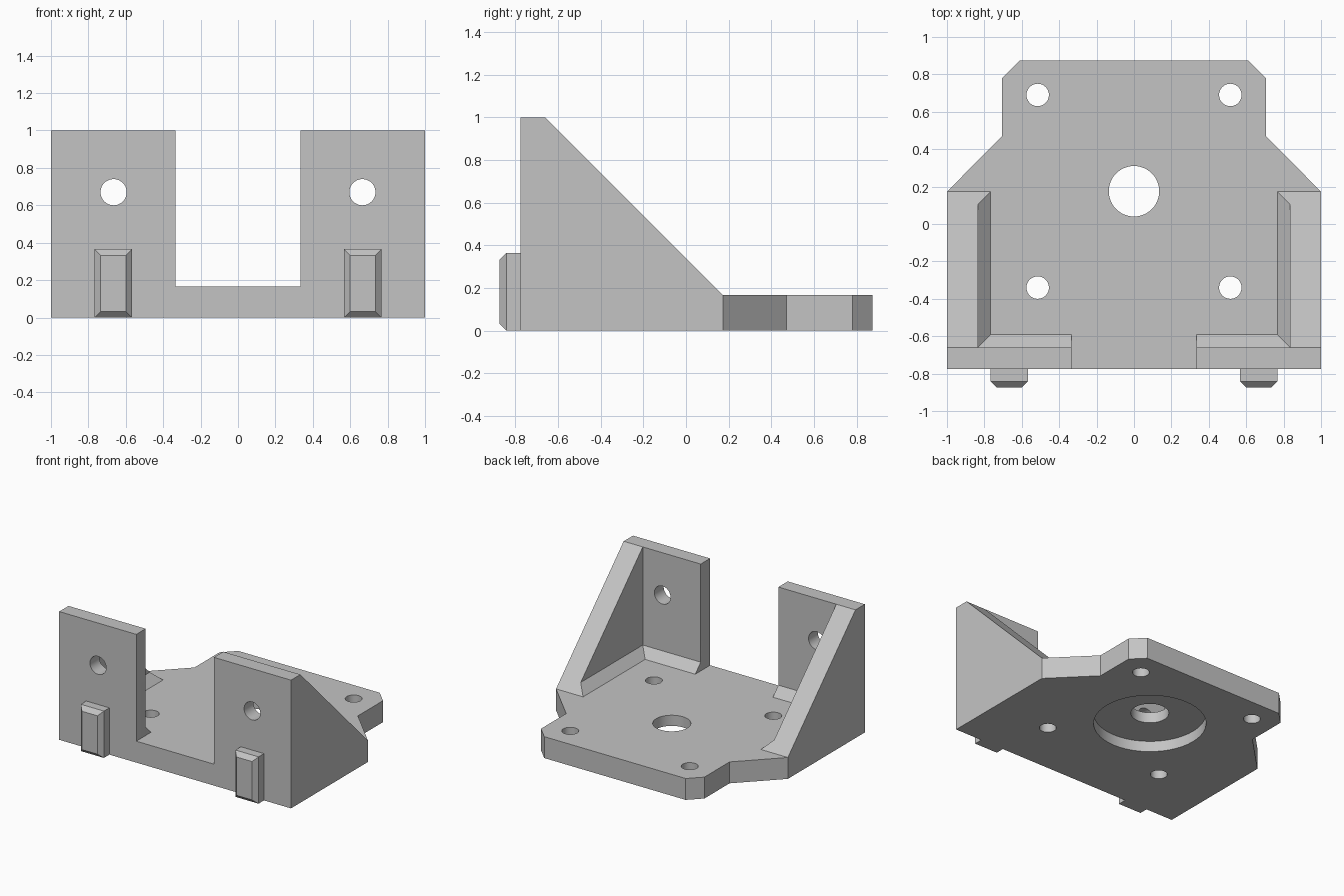
import bpy
import bmesh
import math
from mathutils import Vector

if "Cube" in bpy.data.objects:
    bpy.data.objects.remove(bpy.data.objects["Cube"], do_unlink=True)

# Single grey material
grey = bpy.data.materials.new("plain grey")
grey.use_nodes = True
colour = (0.55, 0.55, 0.55, 1)
grey.diffuse_color = colour
grey.node_tree.nodes["Principled BSDF"].inputs["Base Color"].default_value = colour

# Shared dimensions
T = 0.167                       # plate thickness
FRONT, INNER = -0.775, -0.66    # front wall faces
END = INNER + 1 - T             # where the gussets meet the plate
GUSSET_X, FILLET, NOTCH = 0.835, 0.068, 0.335
CENTRE_Y, BOLT = 0.175, 0.515


def add_object(name, bm):
    bmesh.ops.recalc_face_normals(bm, faces=bm.faces[:])
    mesh = bpy.data.meshes.new(name)
    bm.to_mesh(mesh)
    bm.free()
    mesh.materials.append(grey)
    ob = bpy.data.objects.new(name, mesh)
    bpy.context.scene.collection.objects.link(ob)
    return ob


def prism(name, points, direction):
    """Extrude a flat outline of 3D points along a vector."""
    bm = bmesh.new()
    face = bm.faces.new([bm.verts.new(p) for p in points])
    side = bmesh.ops.extrude_face_region(bm, geom=[face], use_keep_orig=True)["geom"]
    verts = [v for v in side if isinstance(v, bmesh.types.BMVert)]
    bmesh.ops.translate(bm, vec=Vector(direction), verts=verts)
    return add_object(name, bm)


def hull(name, points):
    bm = bmesh.new()
    for p in points:
        bm.verts.new(p)
    bmesh.ops.convex_hull(bm, input=bm.verts[:])
    return add_object(name, bm)


def drill(name, centre, axis, radius, length):
    """Cylinder cutter starting at centre and running along axis."""
    c, a = Vector(centre), Vector(axis)
    u = a.orthogonal().normalized()
    v = a.cross(u)
    steps = [2 * math.pi * i / 48 for i in range(48)]
    ring = [c + radius * (math.cos(t) * u + math.sin(t) * v) for t in steps]
    cutter = prism(name, ring, a * length)
    cutter.hide_render = True
    return cutter


def combine(body, other, operation):
    """Apply a boolean and remove the helper."""
    mod = body.modifiers.new("join", 'BOOLEAN')
    mod.operation = operation
    mod.solver = 'EXACT'
    mod.object = other
    bpy.context.view_layer.update()
    deps = bpy.context.evaluated_depsgraph_get()
    mesh = bpy.data.meshes.new_from_object(body.evaluated_get(deps))
    body.modifiers.clear()
    body.data = mesh
    bpy.data.objects.remove(other, do_unlink=True)


# Base plate with shouldered rear
half = [(1, FRONT), (1, END), (0.705, 0.47), (0.705, 0.78), (0.61, 0.875)]
outline = half + [(-x, y) for x, y in reversed(half)]
bracket = prism("bracket_body", [(x, y, 0) for x, y in outline], (0, 0, T))

# Front wall with the wide central notch
half = [(1, 0), (1, 1), (NOTCH, 1), (NOTCH, T)]
outline = half + [(-x, z) for x, z in reversed(half)]
wall = prism("front_wall", [(x, FRONT, z) for x, z in outline], (0, INNER - FRONT, 0))
combine(bracket, wall, 'UNION')

for s, side in ((1, "left"), (-1, "right")):
    # Triangular side gusset
    profile = [(FRONT, 0), (FRONT, 1), (INNER, 1), (END, T), (END, 0)]
    gusset = prism(side + "_gusset", [(s * GUSSET_X, y, z) for y, z in profile],
                   (s * (1 - GUSSET_X), 0, 0))
    combine(bracket, gusset, 'UNION')

    # Sloped fillets along the gusset foot and the wall foot
    toe = GUSSET_X - FILLET
    points = [(s * x, y, T) for x in (toe, GUSSET_X) for y in (INNER, END)]
    points += [(s * GUSSET_X, y, T + FILLET) for y in (INNER, END - FILLET)]
    combine(bracket, hull(side + "_gusset_fillet", points), 'UNION')
    triangle = [(INNER, T), (INNER + FILLET, T), (INNER, T + FILLET)]
    foot = prism(side + "_wall_fillet", [(s * NOTCH, y, z) for y, z in triangle],
                 (s * (GUSSET_X - NOTCH), 0, 0))
    combine(bracket, foot, 'UNION')

    # Locating tab with bevelled front edges
    middle, b = s * 0.667, 0.033
    points = []
    for inset, depths in ((0, (FRONT, FRONT - 0.067)), (b, (FRONT - 0.1,))):
        for y in depths:
            for x in (-0.1 + inset, 0.1 - inset):
                points += [(middle + x, y, inset), (middle + x, y, 0.365 - inset)]
    hull(side + "_front_tab", points)

# Screw holes, centre bore and round recess underneath
up, back = (0, 0, 1), (0, 1, 0)
for s in (1, -1):
    combine(bracket, drill("wall_hole", (s * 0.665, -0.8, 0.67), back, 0.07, 0.2), 'DIFFERENCE')
    for t in (1, -1):
        bolt = drill("bolt_hole", (s * BOLT, CENTRE_Y + t * BOLT, -0.1), up, 0.06, 0.4)
        combine(bracket, bolt, 'DIFFERENCE')
combine(bracket, drill("centre_bore", (0, CENTRE_Y, -0.1), up, 0.135, 0.4), 'DIFFERENCE')
combine(bracket, drill("recess", (0, CENTRE_Y, -0.1), up, 0.4, 0.184), 'DIFFERENCE')

# Smooth the round bores and keep the edges sharp
bpy.ops.object.select_all(action='DESELECT')
bracket.select_set(True)
bpy.context.view_layer.objects.active = bracket
bpy.ops.object.shade_smooth_by_angle(angle=math.radians(30))
